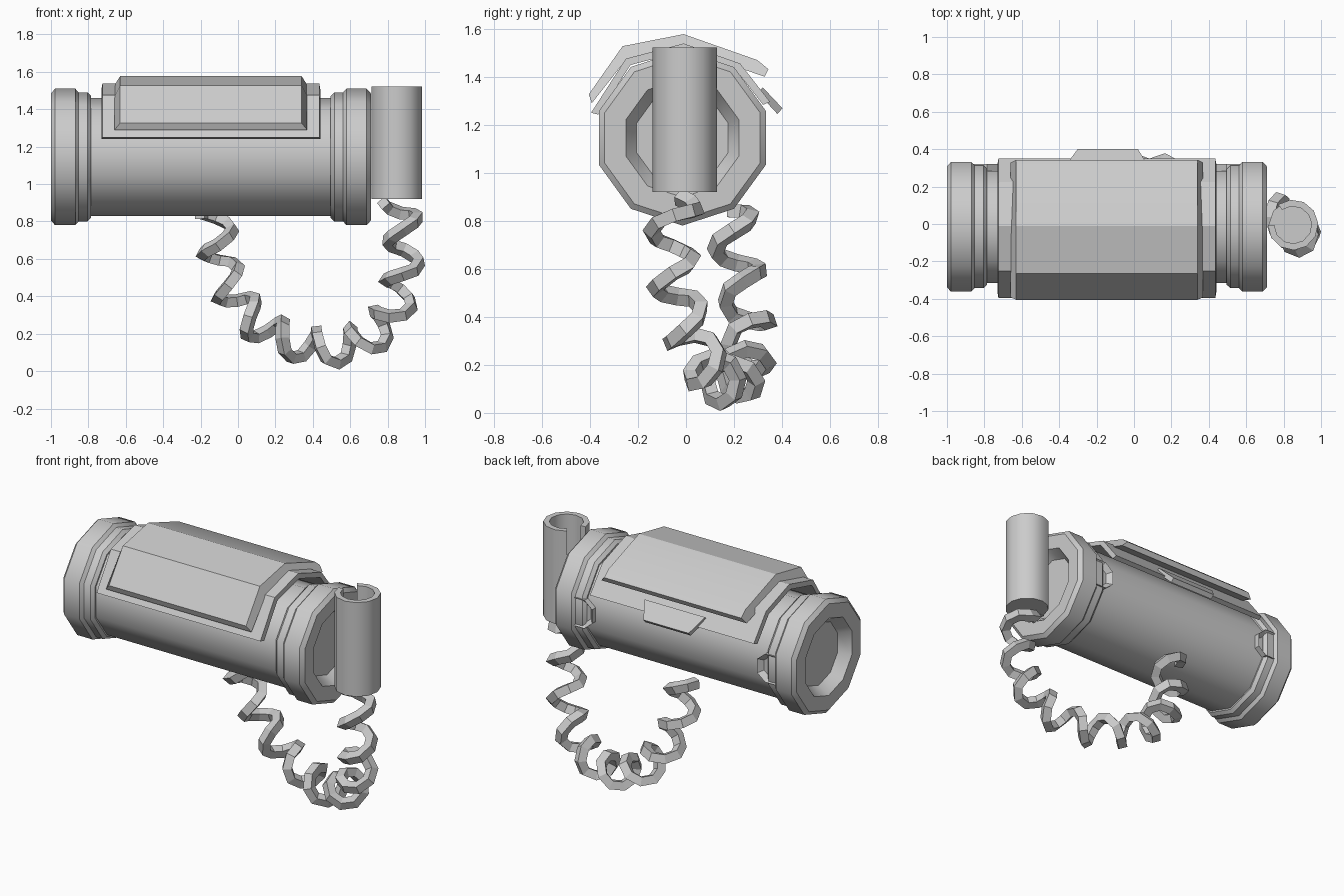
import bpy, bmesh, math
from mathutils import Vector

cube = bpy.data.objects.get("Cube")
if cube:
    bpy.data.objects.remove(cube, do_unlink=True)

grey = bpy.data.materials.new("plain grey")
grey.use_nodes = True
tone = (0.6, 0.6, 0.6, 1)
grey.diffuse_color = tone
grey.node_tree.nodes["Principled BSDF"].inputs["Base Color"].default_value = tone

AXIS_Y, AXIS_Z = -0.015, 1.145   # axis of the barrel
SIDES = 10


def ring(radius, n=SIDES, start=math.pi / 2, sweep=math.tau, closed=True):
    steps = n if closed else n + 1
    return [(radius * math.cos(start + sweep * k / n),
             radius * math.sin(start + sweep * k / n)) for k in range(steps)]


def finish(name, bm, smooth=None):
    bmesh.ops.recalc_face_normals(bm, faces=bm.faces)
    mesh = bpy.data.meshes.new(name)
    bm.to_mesh(mesh)
    bm.free()
    mesh.materials.append(grey)
    obj = bpy.data.objects.new(name, mesh)
    bpy.context.collection.objects.link(obj)
    if smooth:
        bpy.ops.object.select_all(action='DESELECT')
        obj.select_set(True)
        bpy.context.view_layer.objects.active = obj
        bpy.ops.object.shade_smooth_by_angle(angle=math.radians(smooth))
    return obj


def loft(name, loops, smooth=None):
    """Skin equal loops of points and cap both ends."""
    bm = bmesh.new()
    rows = [[bm.verts.new(p) for p in loop] for loop in loops]
    n = len(rows[0])
    for a, b in zip(rows, rows[1:]):
        for i in range(n):
            bm.faces.new((a[i], a[(i + 1) % n], b[(i + 1) % n], b[i]))
    bm.faces.new(rows[0])
    bm.faces.new(rows[-1])
    return finish(name, bm, smooth)


def lathe(name, profile):
    loops = [[(x, AXIS_Y + y, AXIS_Z + z) for y, z in ring(r)] for x, r in profile]
    return loft(name, loops, 40)


# Barrel and its two recessed end caps
lathe("barrel", [(-0.8, 0.315), (0.52, 0.315)])
cap = [(0.07, 0.2), (0.0, 0.247), (0.0, 0.34), (0.022, 0.365), (0.13, 0.365),
       (0.148, 0.345), (0.195, 0.345), (0.215, 0.325), (0.215, 0.3)]
for name, end, way in (("right_cap", -1.0, 1), ("left_cap", 0.71, -1)):
    lathe(name, [(end + way * d, r) for d, r in cap])

    # Latch on the back of each cap, with a sunken slot
    outline = [(0.13, 0.09), (0.215, 0.09), (0.27, 0.045),
               (0.27, -0.045), (0.215, -0.09), (0.13, -0.09)]
    latch = loft(name + "_latch", [[(end + way * d, y, AXIS_Z + z) for d, z in outline]
                                   for y in (0.27, 0.322)])
    bm = bmesh.new()
    bm.from_mesh(latch.data)
    face = max(bm.faces, key=lambda f: f.calc_center_median().y)
    bmesh.ops.inset_region(bm, faces=[face], thickness=0.03)
    bmesh.ops.translate(bm, verts=face.verts, vec=(0, -0.03, 0))
    bm.to_mesh(latch.data)
    bm.free()


# Layered cover plates folded over the top
def plate(name, outer, inner, x0, x1, bevel):
    loops = []
    for x, way in ((x0, 1), (x1, -1)):
        loops.append([(x + way * bevel, y, z) for y, z in outer] +
                     [(x, y, z) for y, z in reversed(inner)])
    return loft(name, loops, 25)


under = [(-0.395, 1.25), (-0.25, 1.475), (-0.01, 1.538), (0.225, 1.455), (0.35, 1.295)]
under_inner = [(AXIS_Y + (y - AXIS_Y) * 0.92, AXIS_Z + (z - AXIS_Z) * 0.92) for y, z in under]
plate("lower_cover", under, under_inner, -0.73, 0.44, 0.005)
plate("upper_cover",
      [(-0.405, 1.326), (-0.264, 1.527), (-0.01, 1.577), (0.297, 1.469), (0.343, 1.431)],
      [(-0.392, 1.29), (-0.25, 1.47), (-0.01, 1.53), (0.21, 1.44), (0.328, 1.4)],
      -0.66, 0.37, 0.03)

# Pull tab on the rear edge of the cover
loft("cover_tab", [
    [(-0.36, 0.32, 1.355), (0.07, 0.32, 1.355), (0.02, 0.402, 1.268), (-0.3, 0.402, 1.268)],
    [(-0.36, 0.298, 1.334), (0.07, 0.298, 1.334), (0.02, 0.38, 1.245), (-0.3, 0.38, 1.245)]])

# Slotted tube holder beside the left cap
CX, CY = 0.85, -0.005
arc = dict(start=math.pi, sweep=math.radians(306), closed=False)
wall = ring(0.135, **arc) + ring(0.1, **arc)[::-1]
loft("holder_tube", [[(CX + x, CY + y, z) for x, y in wall] for z in (0.92, 1.522)], 40)
loft("holder_floor", [[(CX + x, CY + y, z) for x, y in ring(0.13, start=math.pi)]
                      for z in (0.921, 0.95)])

# Coiled cord: a helix wound along a hanging path
path = [Vector(p) for p in (
    (0.86, -0.03, 0.92), (0.885, -0.06, 0.72), (0.875, -0.04, 0.5), (0.82, 0.02, 0.31),
    (0.69, 0.09, 0.18), (0.5, 0.16, 0.125), (0.3, 0.23, 0.155), (0.12, 0.26, 0.24),
    (-0.02, 0.26, 0.4), (-0.1, 0.22, 0.6), (-0.12, 0.18, 0.86))]
padded = [2 * path[0] - path[1]] + path + [2 * path[-1] - path[-2]]
fine = []
for a, b, c, d in zip(padded, padded[1:], padded[2:], padded[3:]):
    for k in range(20):
        t = k / 20
        fine.append(0.5 * (2 * b + (c - a) * t + (2 * a - 5 * b + 4 * c - d) * t * t
                           + (3 * b - a - 3 * c + d) * t ** 3))
fine.append(path[-1])
lengths = [0.0]
for a, b in zip(fine, fine[1:]):
    lengths.append(lengths[-1] + (b - a).length)

TURNS, PER_TURN, COIL = 9.5, 8, 0.085
count = int(TURNS * PER_TURN)
coil = []
for s in range(count + 1):
    target = lengths[-1] * s / count
    i = min(range(1, len(fine) - 1), key=lambda j: abs(lengths[j] - target))
    tangent = (fine[i + 1] - fine[i - 1]).normalized()
    out = tangent.cross(Vector((0, 1, 0))).normalized()
    side = out.cross(tangent).normalized()
    if side.y < 0:
        side.negate()
    angle = math.pi - math.tau * s / PER_TURN
    coil.append(fine[i] + COIL * (math.cos(angle) * out + math.sin(angle) * side))

curve = bpy.data.curves.new("cord", 'CURVE')
curve.dimensions = '3D'
curve.bevel_depth = 0.038
curve.bevel_resolution = 0
curve.use_fill_caps = True
spline = curve.splines.new('POLY')
spline.points.add(len(coil) - 1)
for point, co in zip(spline.points, coil):
    point.co = (*co, 1)
spline.use_smooth = False
curve.materials.append(grey)
cord = bpy.data.objects.new("coiled_cord", curve)
bpy.context.collection.objects.link(cord)
